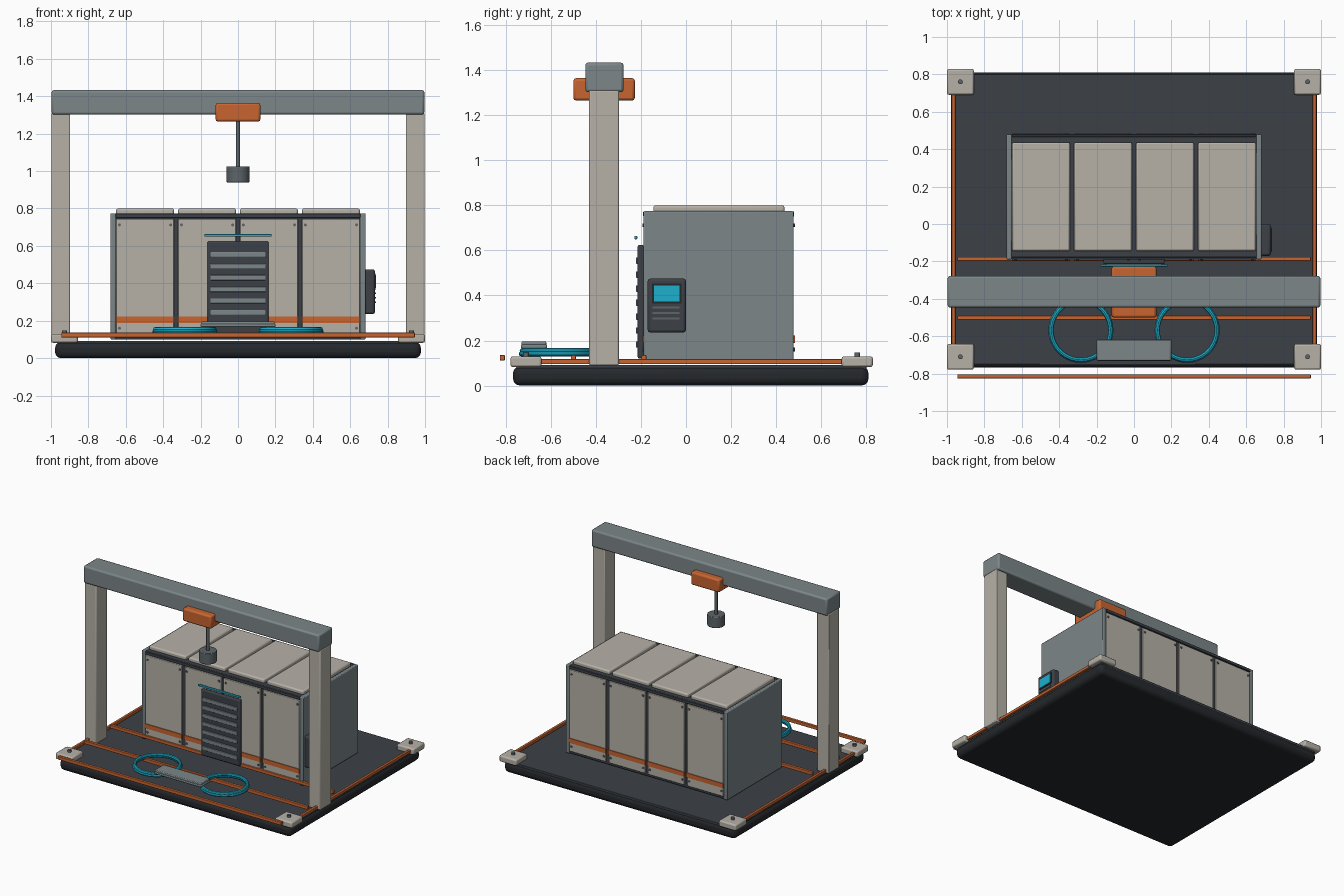
import bpy, math

if "Cube" in bpy.data.objects:
    bpy.data.objects.remove(bpy.data.objects["Cube"])

def material(name, rgb):
    m = bpy.data.materials.new(name)
    m.diffuse_color = (*rgb, 1)
    m.use_nodes = True
    m.node_tree.nodes["Principled BSDF"].inputs["Base Color"].default_value = m.diffuse_color
    return m

BEIGE = material("warm beige", (0.47, 0.44, 0.39))
GREY = material("blue grey", (0.20, 0.24, 0.25))
STEEL = material("dark steel", (0.11, 0.13, 0.14))
CHARCOAL = material("charcoal", (0.045, 0.052, 0.062))
BLACK = material("near black", (0.018, 0.021, 0.025))
ORANGE = material("orange", (0.58, 0.13, 0.03))
CYAN = material("cyan", (0.013, 0.43, 0.61))

def finish(name, mat, bevel=0.0, segments=2):
    o = bpy.context.object
    o.name = name
    o.data.materials.append(mat)
    if bevel:
        b = o.modifiers.new("bevel", 'BEVEL')
        b.width, b.segments = bevel, segments
    bpy.ops.object.shade_smooth_by_angle(angle=math.radians(35))
    return o

def box(name, x, y, z, mat, bevel=0.0, segments=2):
    """Box from (min, max) ranges."""
    bpy.ops.mesh.primitive_cube_add(
        size=1, location=[(a + b) / 2 for a, b in (x, y, z)])
    bpy.context.object.scale = [b - a for a, b in (x, y, z)]
    bpy.ops.object.transform_apply(location=False, rotation=False, scale=True)
    return finish(name, mat, bevel, segments)

def cyl(name, loc, r, h, mat, axis='z', verts=16, bevel=0.0):
    rot = {'z': (0, 0, 0), 'y': (math.pi / 2, 0, 0), 'x': (0, math.pi / 2, 0)}[axis]
    bpy.ops.mesh.primitive_cylinder_add(vertices=verts, radius=r, depth=h,
                                        location=loc, rotation=rot)
    return finish(name, mat, bevel)

def span(c, w):
    return (c - w / 2, c + w / 2)

# base slab and deck
box("base", (-0.978, 0.978), (-0.768, 0.81), (0, 0.086), BLACK, 0.032, 3)
box("deck", (-0.965, 0.965), (-0.752, 0.802), (0.07, 0.091), CHARCOAL, 0.004)

# corner feet with bolts
for sx in (-1, 1):
    for y in (-0.71, 0.76):
        box("corner_block", span(sx * 0.928, 0.144), span(y, 0.138),
            (0.082, 0.13), BEIGE, 0.01)
        cyl("corner_bolt", (sx * 0.928, y, 0.138), 0.013, 0.018, STEEL, verts=12)

# floor rails
for y in (-0.815, -0.5, -0.187):
    box("cross_rail", (-0.945, 0.945), span(y, 0.022), (0.111, 0.136), ORANGE, 0.003)
for sx in (-1, 1):
    box("side_rail", span(sx * 0.965, 0.02), (-0.66, 0.71), (0.095, 0.117), ORANGE, 0.003)

# gantry
for sx in (-1, 1):
    box("gantry_post", span(sx * 0.947, 0.1), (-0.43, -0.298), (0.09, 1.31), BEIGE, 0.006)
box("gantry_beam", (-0.996, 0.996), (-0.447, -0.277), (1.302, 1.433), GREY, 0.012)
box("trolley", (-0.12, 0.12), (-0.5, -0.227), (1.265, 1.364), ORANGE, 0.012)
cyl("hoist_cable", (0, -0.363, 1.145), 0.012, 0.25, STEEL, verts=12)
cyl("hoist_weight", (0, -0.363, 0.982), 0.062, 0.084, STEEL, verts=20, bevel=0.004)

# cabinet core and end walls
box("cabinet_core", (-0.66, 0.66), (-0.178, 0.468), (0.1, 0.772), CHARCOAL, 0.004)
for sx in (-1, 1):
    box("cabinet_end", span(sx * 0.668, 0.03), (-0.189, 0.478), (0.1, 0.774), GREY, 0.006)

# four bays: lid, front and back panels, stripe and screws
for cx in (-0.497, -0.1655, 0.1655, 0.497):
    box("lid_panel", span(cx, 0.31), (-0.145, 0.437), (0.765, 0.8), BEIGE, 0.01)
    for face, s in ((-0.178, -1), (0.468, 1)):
        box("wall_panel", span(cx, 0.308), span(face, 0.02), (0.12, 0.745), BEIGE, 0.004)
        out = face + s * 0.01
        box("wall_stripe", span(cx, 0.312), span(out, 0.012), (0.188, 0.222), ORANGE)
        for dx in (-0.137, 0.137):
            for z in (0.16, 0.712):
                cyl("panel_screw", (cx + dx, out, z), 0.008, 0.012, STEEL, 'y', 10)

# ledges along the top edges of the cabinet
for y in (-0.184, 0.474):
    box("top_ledge", (-0.655, 0.655), span(y, 0.012), (0.75, 0.772), CHARCOAL, 0.003)

# louvred vent with light bar
box("vent_frame", (-0.164, 0.164), (-0.215, -0.185), (0.12, 0.624), CHARCOAL, 0.008)
for i in range(7):
    box("vent_slat", (-0.148, 0.148), (-0.222, -0.21), span(0.554 - i * 0.062, 0.028),
        STEEL if i > 6 else GREY, 0.003)
box("light_bar", (-0.18, 0.18), (-0.229, -0.216), (0.649, 0.664), CYAN, 0.004)

# control box on the right wall
box("control_box", (0.675, 0.732), (-0.17, 0.0), (0.235, 0.475), CHARCOAL, 0.012)
box("control_screen_rim", (0.728, 0.735), (-0.15, -0.02), (0.365, 0.452), BLACK)
box("control_screen", (0.73, 0.738), (-0.142, -0.028), (0.374, 0.443), CYAN)
for z in (0.346, 0.322, 0.298):
    box("control_line", (0.73, 0.737), (-0.148, -0.028), span(z, 0.008), STEEL)

# hose coils and the clamp block between them
for sx in (-1, 1):
    for z, r in ((0.141, 0.162), (0.154, 0.158)):
        bpy.ops.mesh.primitive_torus_add(location=(sx * 0.284, -0.568, z), major_radius=r,
                                         minor_radius=0.012, major_segments=40,
                                         minor_segments=8)
        finish("hose_coil", CYAN)
box("clamp_base", (-0.2, 0.2), (-0.733, -0.617), (0.165, 0.182), GREY, 0.005)
box("clamp_top", (-0.195, 0.195), (-0.73, -0.62), (0.178, 0.196), GREY, 0.005)
